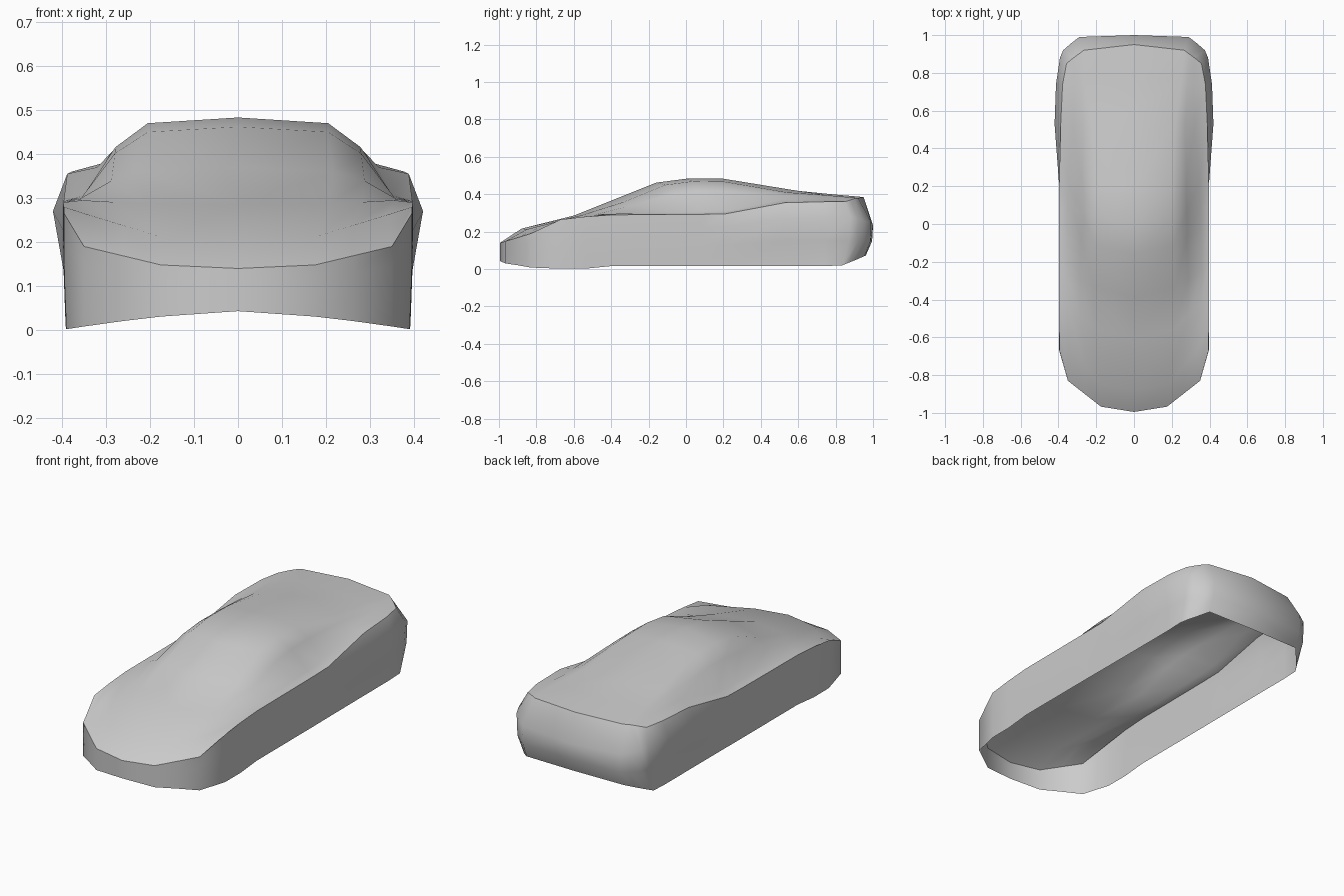
import bpy, bmesh
from math import radians
from mathutils import Vector as V

if "Cube" in bpy.data.objects:
    bpy.data.objects.remove(bpy.data.objects["Cube"])

# Upper body: each row runs centre line -> roof edge -> window base -> belt line (right half)
rows = [
    [(0, -.995, .14), (.175, -.967, .148), (.35, -.83, .19), (.395, -.67, .265)],
    [(0, -.88, .216), (.18, -.85, .213), (.34, -.66, .262), (.396, -.54, .28)],
    [(0, -.60, .286), (.21, -.56, .287), (.355, -.42, .295), (.397, -.40, .29)],
    [(0, -.39, .37), (.215, -.33, .36), (.36, -.25, .298), (.397, -.20, .291)],
    [(0, -.16, .462), (.205, -.11, .45), (.355, -.03, .302), (.397, -.03, .292)],
    [(0, 0, .483), (.205, .04, .47), (.352, .09, .305), (.397, .09, .293)],
    [(0, .20, .483), (.205, .20, .468), (.348, .22, .31), (.396, .21, .295)],
    [(0, .60, .418), (.22, .54, .41), (.32, .51, .37), (.388, .53, .355)],
    [(0, .78, .40), (.25, .75, .395), (.315, .73, .377), (.378, .74, .36)],
    [(0, .95, .385), (.265, .92, .38), (.32, .88, .37), (.357, .85, .36)],
]
# Tail rings below the deck edge, from side corner to centre line
tail = [
    [(.392, .88, .28), (.375, .92, .27), (.335, .955, .255), (.29, .99, .25), (0, 1, .235)],
    [(.388, .87, .15), (.37, .92, .15), (.33, .955, .15), (.29, .987, .15), (0, .995, .15)],
    [(.39, .835, .02), (.365, .87, .034), (.33, .91, .05), (.29, .955, .07), (0, .96, .07)],
]


def add_pillar(row):
    """Insert a rounded point between the roof edge and the window base."""
    a, b, c, d = (V(p) for p in row)
    m = (b + c) / 2
    m.z += .17 * max(0, b.z - c.z)
    return [a, b, m, c, d]


def sill(p):
    """Lower edge point under a belt line point."""
    z = .043 - .041 * min(1, p.x / .39) ** 1.5 if p.y < -.5 else .016
    return V((p.x if p.x < .35 else max(p.x - .005, .39 if p.y > -.7 else 0), p.y, z))


bm = bmesh.new()
grid = [[bm.verts.new(p) for p in add_pillar(r)] for r in rows]


def bridge(a, b):
    for k in range(len(a) - 1):
        bm.faces.new((a[k], a[k + 1], b[k + 1], b[k]))


# Hood, windows, roof and deck
for lo, hi in zip(grid, grid[1:]):
    bridge(lo, hi)

# Nose, flank and tail walls hang from the belt line
rim = grid[0] + [r[-1] for r in grid[1:]] + grid[-1][-2::-1]
front = rim[:-5]
rings = [rim]
for t, out, end in zip((.25, .6, 1), (.032, .006, 0), tail):
    ring = []
    for v in front:
        p = v.co.lerp(sill(v.co), t)
        if v.co.y > .4:
            p.x += out
        elif v.co.x > .38 and t < 1:
            p.x += .002
        ring.append(bm.verts.new(p))
    ring += [bm.verts.new(p) for p in end]
    rings.append(ring)
for up, down in zip(rings, rings[1:]):
    bridge(down, up)

mesh = bpy.data.meshes.new("car_body")
bm.to_mesh(mesh)
bm.free()
body = bpy.data.objects.new("car_body", mesh)
bpy.context.collection.objects.link(body)
bpy.context.view_layer.objects.active = body
body.select_set(True)

# Mirror to the left side, then shade smooth with crisp belt and tail edges
mod = body.modifiers.new("mirror", 'MIRROR')
mod.merge_threshold = .001
bpy.ops.object.modifier_apply(modifier=mod.name)
bpy.ops.object.shade_smooth_by_angle(angle=radians(42))
